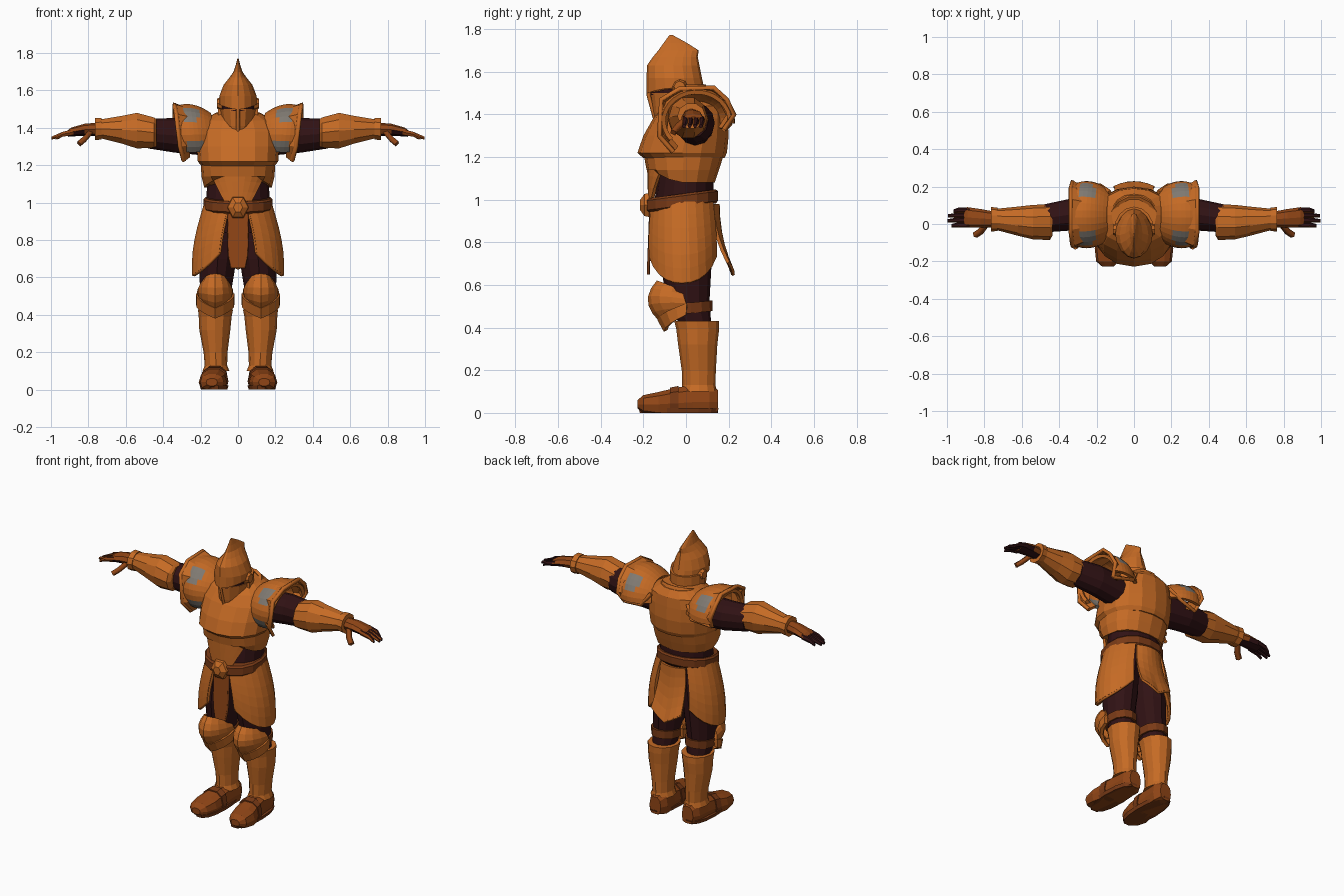
import bpy, bmesh, math
from mathutils import Vector

cube = bpy.data.objects.get("Cube")
if cube:
    bpy.data.objects.remove(cube)


def make_material(name, colour):
    mat = bpy.data.materials.new(name)
    mat.use_nodes = True
    mat.diffuse_color = (*colour, 1)
    mat.node_tree.nodes["Principled BSDF"].inputs["Base Color"].default_value = (*colour, 1)
    return mat


copper = make_material("copper armour", (.56, .145, .018))
leather = make_material("brown leather", (.28, .06, .008))
strap = make_material("dark strap", (.19, .042, .008))
cloth = make_material("dark cloth", (.03, .006, .007))
bare = make_material("bare grey metal", (.21, .19, .165))


def finish(bm, name, mat, thick=0, mirror=False, second=None, rule=None):
    """Turn a bmesh into an object; faces passing the rule get the second material."""
    bmesh.ops.recalc_face_normals(bm, faces=bm.faces)
    mesh = bpy.data.meshes.new(name)
    mesh.materials.append(mat)
    if second:
        mesh.materials.append(second)
        for face in bm.faces:
            face.material_index = int(rule(face))
    bm.to_mesh(mesh)
    bm.free()
    obj = bpy.data.objects.new(name, mesh)
    bpy.context.collection.objects.link(obj)
    if thick:
        solid = obj.modifiers.new("thickness", "SOLIDIFY")
        solid.thickness, solid.offset = thick, 0
    if mirror:
        obj.modifiers.new("mirror", "MIRROR")
    return obj


def loft(name, axis, rings, mat, sides=12, power=2, caps=True, warp=None, **options):
    """Join superellipse rings (position, centre a, centre b, radius a, radius b)."""
    bm = bmesh.new()
    loops = []
    for pos, ca, cb, ra, rb in rings:
        loop = []
        for i in range(sides):
            t = math.tau * i / sides
            c, s = math.cos(t), math.sin(t)
            a = ca + ra * math.copysign(abs(c) ** (2 / power), c)
            b = cb + rb * math.copysign(abs(s) ** (2 / power), s)
            co = Vector({"x": (pos, a, b), "y": (a, pos, b), "z": (a, b, pos)}[axis])
            loop.append(bm.verts.new(warp(co) if warp else co))
        loops.append(loop)
    for low, high in zip(loops, loops[1:]):
        for i in range(sides):
            j = (i + 1) % sides
            bm.faces.new((low[i], low[j], high[j], high[i]))
    if caps:
        bm.faces.new(loops[0])
        bm.faces.new(loops[-1])
    return finish(bm, name, mat, **options)


def shell(name, shape, nu, nv, mat, thick=.016, **options):
    """Curved plate: a grid of shape(u, v) points given thickness."""
    bm = bmesh.new()
    grid = [[bm.verts.new(shape(i / nu, j / nv)) for j in range(nv + 1)] for i in range(nu + 1)]
    for i in range(nu):
        for j in range(nv):
            bm.faces.new((grid[i][j], grid[i + 1][j], grid[i + 1][j + 1], grid[i][j + 1]))
    return finish(bm, name, mat, thick, **options)


def tube(name, points, radius, mat, mirror=False, closed=False):
    """Four-sided rim strip along a path."""
    curve = bpy.data.curves.new(name, "CURVE")
    curve.dimensions, curve.bevel_depth, curve.bevel_resolution = "3D", radius, 0
    curve.use_fill_caps = True
    spline = curve.splines.new("POLY")
    spline.points.add(len(points) - 1)
    spline.use_cyclic_u = closed
    for point, co in zip(spline.points, points):
        point.co = (*co, 1)
    curve.materials.append(mat)
    obj = bpy.data.objects.new(name, curve)
    bpy.context.collection.objects.link(obj)
    if mirror:
        obj.modifiers.new("mirror", "MIRROR")


def mix(a, b, t):
    return a + (b - a) * t


# Torso: cloth waist, abdomen ring, overhanging breastplate
loft("waist", "z", [(.84, 0, -.01, .17, .13), (.98, 0, -.01, .17, .14), (1.12, 0, 0, .165, .13)], cloth, 16)


def arch(co):
    lift = .07 * max(0, -co.y / .17) ** 2 if co.z < 1.1 else 0
    return co + Vector((0, 0, lift))


loft("abdomen_plate", "z", [(1.08, 0, -.015, .18, .15), (1.14, 0, -.015, .195, .17),
     (1.22, 0, -.01, .2, .19)], copper, 16, 2.3, warp=arch)
loft("breastplate", "z", [(1.195, 0, -.01, .195, .19), (1.22, 0, -.018, .215, .21), (1.3, 0, 0, .22, .2),
     (1.38, 0, .02, .22, .175), (1.44, 0, .04, .19, .15), (1.48, 0, .05, .12, .11)], copper, 16, 2.2)


def belly(u, v):
    a = mix(-1, 1, u) * mix(.4, .95, v)
    return (.172 * math.sin(a), -.01 - mix(.16, .165, v) * math.cos(a), mix(1.0, 1.13 + .04 * math.cos(a), v))


shell("belly_plate", belly, 8, 3, copper)


# Collar, higher at the back
def collar_tilt(co):
    return co + Vector((0, 0, .3 * co.y))


loft("collar", "z", [(1.38, 0, .02, .165, .16), (1.43, 0, .01, .14, .14), (1.455, 0, .01, .125, .13)],
     copper, 14, warp=collar_tilt, caps=False, thick=.018)
loft("neck", "z", [(1.38, 0, .02, .1, .1), (1.52, 0, -.02, .08, .08)], cloth)

# Helmet: mask, eye band, tall pointed dome
loft("face_mask", "z", [(1.36, 0, -.07, .045, .075), (1.41, 0, -.05, .08, .105), (1.5, 0, -.05, .094, .115)],
     copper, 12, 1.75)
loft("eye_slit", "z", [(1.49, 0, -.05, .088, .115), (1.54, 0, -.05, .088, .115)], cloth, 12, 1.75)


def brow(co):
    return co - Vector((0, 0, .025 * max(0, -co.y / .18) ** 3)) if co.z < 1.54 else co


loft("helmet_dome", "z", [(1.525, 0, -.05, .1, .135), (1.57, 0, -.055, .1, .13), (1.63, 0, -.06, .077, .123),
     (1.67, 0, -.05, .045, .105), (1.7, 0, -.035, .024, .095), (1.735, 0, -.05, .012, .055),
     (1.772, 0, -.07, .003, .008)], copper, 16, 1.85, warp=brow)
shell("helmet_neck_guard", lambda u, v: (.1 * math.cos(math.pi * u), -.04 + .125 * math.sin(math.pi * u),
      mix(1.45, 1.54, v)), 8, 1, copper)
loft("ear_disc", "x", [(.085, -.03, 1.53, .04, .04), (.112, -.03, 1.53, .026, .026)], copper, 8, mirror=True)
tube("nose_bar", [(0, -.17, 1.56), (0, -.175, 1.49), (0, -.145, 1.38)], .01, copper)

# Arms: sleeve, flared bracer, cuff, glove
loft("sleeve", "x", [(.16, .04, 1.35, .09, .1), (.34, .05, 1.36, .085, .092), (.48, .03, 1.37, .075, .08)],
     cloth, mirror=True)
loft("bracer", "x", [(.435, .01, 1.375, .07, .075), (.45, .01, 1.375, .096, .085), (.54, .01, 1.385, .092, .1),
     (.62, .015, 1.39, .078, .078), (.74, .025, 1.395, .056, .052)], copper, 10, mirror=True)
loft("cuff", "x", [(.73, .025, 1.395, .062, .06), (.765, .025, 1.393, .066, .062)], copper, 10, mirror=True)
loft("glove", "x", [(.75, .025, 1.392, .042, .036), (.82, .03, 1.39, .05, .032), (.89, .035, 1.378, .055, .024),
     (.91, .035, 1.37, .05, .018)], leather, 8, mirror=True, second=cloth, rule=lambda f: f.normal.z < -.5)
for i, reach in enumerate((.975, .998, .995, .965)):
    y = -.005 + .026 * i
    loft("finger", "x", [(.88, y, 1.378, .015, .018), (.94, y, 1.365, .014, .015),
         (reach, y - .004, 1.345, .009, .009)], cloth, 6, mirror=True, second=leather,
         rule=lambda f: f.normal.y < -.4)
tube("thumb", [(.79, 0, 1.375), (.82, -.04, 1.34), (.85, -.06, 1.315)], .018, leather, mirror=True)


# Shoulder guards: worn patches of bare metal, angular raised rim
def shoulder(u, v):
    a = math.radians(mix(-40, 185, v))
    swell = math.sin(mix(.75, 2.0, u))
    x = mix(.13, .32, u) + .02 * math.sin(a)
    return (x, .05 - .17 * swell * math.cos(a), 1.37 + .148 * swell * math.sin(a))


worn_spots = [Vector(p) for p in ((.25, -.07, 1.47), (.23, -.09, 1.29), (.25, .17, 1.46))]


def worn(face):
    centre = face.calc_center_median()
    return any((centre - spot).length < .05 for spot in worn_spots)


shell("shoulder_guard", shoulder, 9, 18, copper, .02, mirror=True, second=bare, rule=worn)

rim = [(.29, -.06, 1.225), (.31, -.125, 1.3), (.33, -.115, 1.47), (.34, -.03, 1.52), (.34, .13, 1.525),
       (.34, .19, 1.47), (.33, .225, 1.4), (.31, .18, 1.33)]


def rim_band(u, v):
    k = min(int(v * 7 + .001), 6)
    outer = Vector(rim[k]).lerp(Vector(rim[k + 1]), v * 7 - k)
    inner = Vector((.26, mix(.05, outer.y, .82), mix(1.37, outer.z, .85)))
    return inner.lerp(outer, u)


shell("shoulder_rim_flare", rim_band, 1, 14, copper, .014, mirror=True)
tube("shoulder_rim", rim, .013, copper, mirror=True)
tube("shoulder_back_edge", [(.31, .18, 1.33), (.18, .205, 1.35), (.13, .17, 1.42)], .013, copper, mirror=True)


# Belt sagging toward the front, with a faceted buckle
def sag(co):
    return co + Vector((0, 0, .13 * co.y))


loft("belt", "z", [(.965, 0, -.02, .175, .16), (.975, 0, -.02, .185, .17), (1.02, 0, -.02, .185, .17),
     (1.03, 0, -.02, .175, .16)], strap, 16, 2.2, warp=sag)
loft("buckle", "y", [(-.17, 0, .975, .06, .065), (-.195, 0, .975, .055, .06), (-.215, 0, .975, .025, .028)],
     copper, 6)


# Hip plates wrapping each side, scalloped at the bottom
def hip(u, v):
    a = math.radians(mix(mix(16, 24, v), 150, u))
    bottom = .615 + .12 * abs(mix(-1, 1, u)) ** 2.2
    z = mix(.99, bottom, v)
    flare = math.sin(min(1, v * 1.15) * math.pi / 2)
    return (mix(.175, .238, flare) * math.sin(a), -.01 - mix(.15, .17, flare) * math.cos(a), z)


shell("hip_plate", hip, 10, 6, copper, .018, mirror=True)
tube("hip_plate_edge", [hip(u / 10, 1) for u in range(11)], .01, copper, mirror=True)
tube("hip_plate_front_edge", [hip(0, v / 5) for v in range(6)], .009, copper, mirror=True)


# Centre panels: narrow front, wide flaring back with a pointed hem
def front_panel(u, v):
    x = mix(-1, 1, u) * mix(.05, .052, v) * (1 - .35 * v ** 6)
    return (x, -.165 - .012 * v, mix(.97, .65, v))


def back_panel(u, v):
    s = mix(-1, 1, u)
    hem = .65 + .06 * abs(s)
    return (s * mix(.085, .105, v), .15 + .07 * v ** 2 - .025 * s * s, mix(.98, hem, v))


shell("front_panel", front_panel, 2, 5, leather, .014)
tube("front_panel_edge", [front_panel(1, v / 5) for v in range(6)], .007, strap, mirror=True)
shell("back_panel", back_panel, 6, 5, copper, .016)
tube("back_panel_edge", [back_panel(u / 6, 1) for u in range(7)], .009, copper)

# Legs: cloth thighs, straps, greaves
loft("thigh", "z", [(.4, .122, .05, .07, .07), (.52, .12, .01, .083, .1), (.7, .108, 0, .1, .12),
     (.93, .085, 0, .085, .125)], cloth, mirror=True)
loft("knee_strap", "z", [(.465, .12, .025, .086, .1), (.515, .12, .02, .09, .105)], strap, mirror=True,
     warp=lambda co: co + Vector((0, 0, .1 * co.y)))
loft("greave", "z", [(.1, .118, .06, .072, .085), (.13, .118, .06, .06, .078), (.2, .12, .06, .064, .08),
     (.32, .124, .055, .083, .092), (.39, .122, .055, .088, .1), (.43, .12, .05, .094, .105)],
     copper, mirror=True)


# Knee guards: bulging ridge plate over a pointed lower band
def knee(u, v):
    s = mix(-1, 1, u)
    a = s * 1.65
    bulge = math.sin(mix(.85, 2.45, v))
    z = mix(.435 + .05 * abs(s), .615 - .05 * s * s, v)
    return (.122 + .088 * bulge * math.sin(a), -.015 - .155 * bulge * math.cos(a) - .03 * (v - .5), z)


def knee_band(u, v):
    s = mix(-1, 1, u)
    a = s * 1.7
    return (.122 + .094 * math.sin(a), -.01 - mix(.085, .115, v) * math.cos(a),
            mix(.385, .44, v) + .075 * abs(s))


shell("knee_guard", knee, 8, 5, copper, .02, mirror=True)
shell("knee_band", knee_band, 8, 1, copper, .02, mirror=True)


# Boots with flat soles
def sole(co):
    return Vector((co.x, co.y, max(co.z, 0)))


loft("boot", "y", [(-.228, .14, .04, .03, .02), (-.2, .14, .04, .062, .045), (-.13, .135, .04, .075, .06),
     (-.05, .125, .045, .068, .075), (.03, .12, .05, .063, .085), (.11, .115, .05, .062, .085),
     (.15, .115, .05, .04, .06)], leather, 10, 2.5, warp=sole, mirror=True)
loft("boot_strap", "y", [(-.075, .128, .045, .075, .076), (-.035, .124, .045, .073, .085)], strap, 10, 2.5,
     warp=sole, mirror=True)
loft("sole", "z", [(0, .125, -.035, .068, .185), (.022, .125, -.035, .074, .192)], strap, 14, 2.4, mirror=True)
